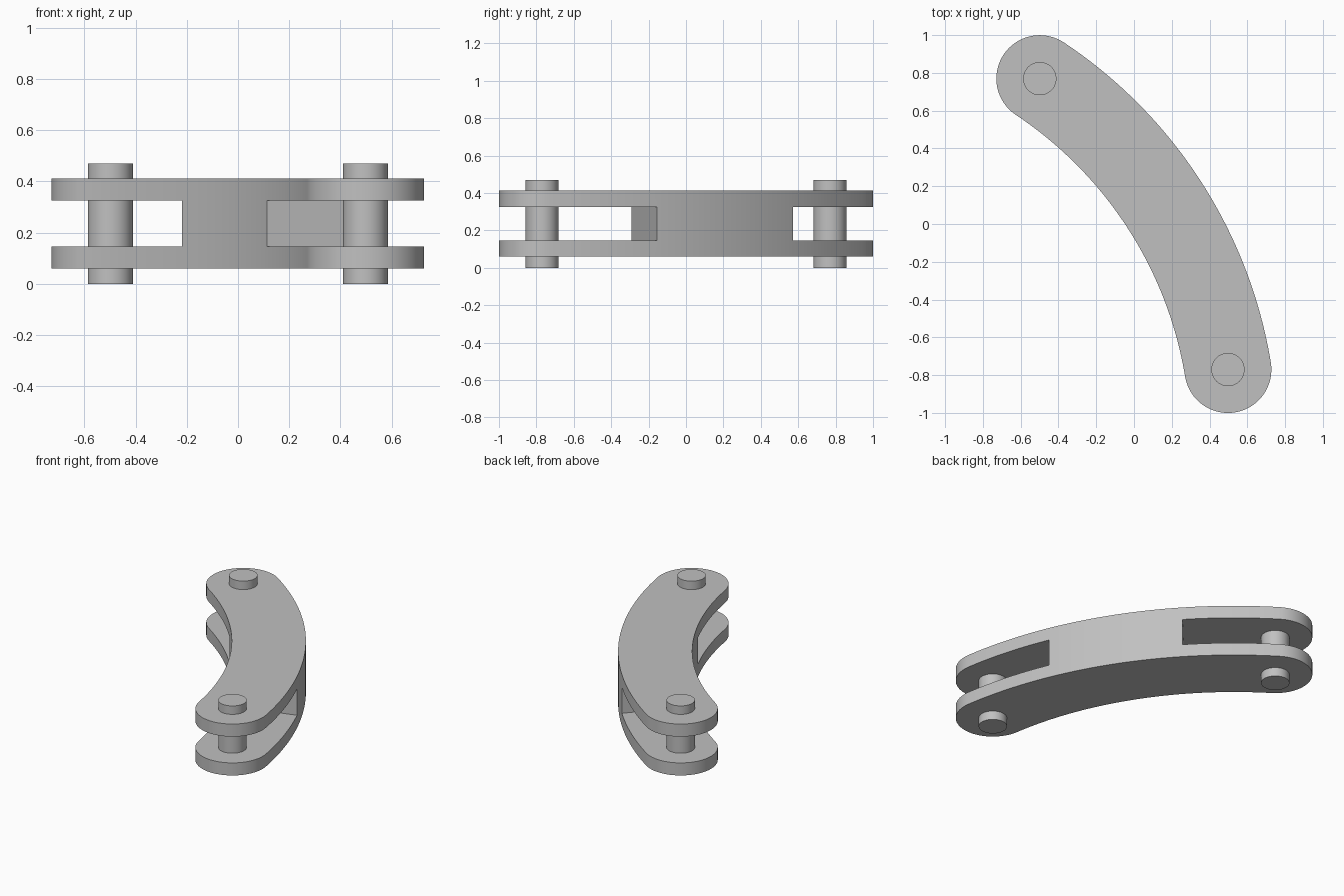
import bpy
import bmesh
from math import radians, cos, sin, pi
from mathutils import Vector

cube = bpy.data.objects.get("Cube")
if cube:
    bpy.data.objects.remove(cube, do_unlink=True)

# Link geometry: a curved bar with rounded ends
AXIS = 32.9            # direction of the bar's symmetry line, degrees
R = 2.3                # centreline radius
HALF = 23.5            # half sweep, degrees
W = 0.23               # half width and end radius
PIN_R = 0.088
CENTRE = Vector((cos(radians(AXIS)), sin(radians(AXIS)))) * -2.11

steel = bpy.data.materials.new("steel grey")
steel.use_nodes = True
GREY = (0.53, 0.53, 0.53, 1)
steel.diffuse_color = GREY
steel.node_tree.nodes["Principled BSDF"].inputs["Base Color"].default_value = GREY


def polar(radius, angle):
    a = radians(AXIS + angle)
    return CENTRE + Vector((cos(a), sin(a))) * radius


def arc(centre, radius, start, end, steps):
    angles = [radians(start + (end - start) * i / steps) for i in range(steps + 1)]
    return [centre + Vector((cos(a), sin(a))) * radius for a in angles]


def prism(name, outline, z0, z1):
    bm = bmesh.new()
    face = bm.faces.new([bm.verts.new((p.x, p.y, z0)) for p in outline])
    top = bmesh.ops.extrude_face_region(bm, geom=[face])["geom"]
    verts = [v for v in top if isinstance(v, bmesh.types.BMVert)]
    bmesh.ops.translate(bm, vec=(0, 0, z1 - z0), verts=verts)
    bmesh.ops.recalc_face_normals(bm, faces=bm.faces)
    mesh = bpy.data.meshes.new(name)
    bm.to_mesh(mesh)
    bm.free()
    mesh.materials.append(steel)
    obj = bpy.data.objects.new(name, mesh)
    bpy.context.collection.objects.link(obj)
    return obj


def activate(obj):
    bpy.ops.object.select_all(action="DESELECT")
    obj.select_set(True)
    bpy.context.view_layer.objects.active = obj


# Curved body: outer arc, rounded end, inner arc, rounded end
lo, hi = AXIS - HALF, AXIS + HALF
outline = arc(CENTRE, R + W, lo, hi, 48)
outline += arc(polar(R, HALF), W, hi, hi + 180, 32)[1:-1]
outline += arc(CENTRE, R - W, hi, lo, 48)
outline += arc(polar(R, -HALF), W, lo + 180, lo + 360, 32)[1:-1]
body = prism("link_body", outline, 0.06, 0.412)

# Fork slots at both ends
for side in (-1, 1):
    corners = [polar(1.98, 8.13 * side), polar(2.62, 10.07 * side),
               polar(2.8, 40 * side), polar(1.9, 40 * side)]
    cutter = prism("slot_cutter", corners, 0.146, 0.326)
    cutter.hide_render = True
    activate(body)
    cut = body.modifiers.new("slot", "BOOLEAN")
    cut.operation = "DIFFERENCE"
    cut.solver = "EXACT"
    cut.object = cutter
    bpy.ops.object.modifier_apply(modifier=cut.name)
    bpy.data.objects.remove(cutter, do_unlink=True)

# Pins through the rounded ends
pins = [prism(name, arc(polar(R, HALF * side), PIN_R, 0, 360, 48)[:-1], 0, 0.47)
        for name, side in (("front_pin", -1), ("back_pin", 1))]

for obj in [body] + pins:
    activate(obj)
    bpy.ops.object.shade_smooth_by_angle(angle=pi / 6)
